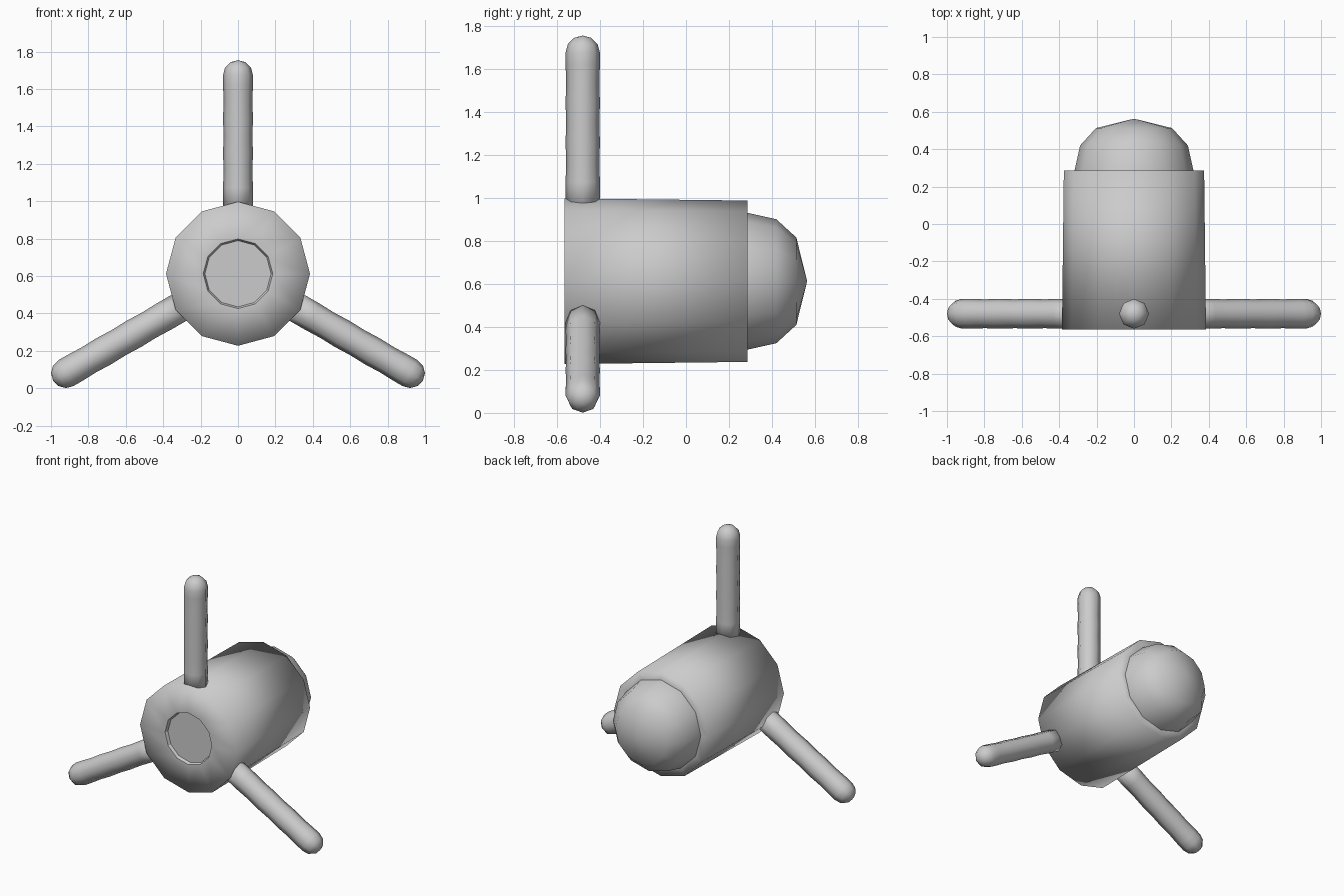
import bpy, bmesh, math
from mathutils import Matrix, Vector

if "Cube" in bpy.data.objects:
    bpy.data.objects.remove(bpy.data.objects["Cube"])

AXIS_Z = 0.612          # height of the body axis
ARM_Y = -0.48           # depth position of the arms

grey = bpy.data.materials.new("plain_grey")
grey.diffuse_color = (0.6, 0.6, 0.6, 1)
grey.use_nodes = True
grey.node_tree.nodes["Principled BSDF"].inputs["Base Color"].default_value = grey.diffuse_color


def lathe(name, profile, sides, matrix, flat_faces=None):
    """Revolve (radius, height) points around local z; radius 0 makes a pole."""
    bm = bmesh.new()
    rings = []
    for r, h in profile:
        if r == 0:
            rings.append([bm.verts.new((0, 0, h))] * sides)
        else:
            rings.append([bm.verts.new((r * math.cos(2 * math.pi * i / sides),
                                        r * math.sin(2 * math.pi * i / sides), h))
                          for i in range(sides)])
    for row, (a, b) in enumerate(zip(rings, rings[1:])):
        for i in range(sides):
            j = (i + 1) % sides
            corners = list(dict.fromkeys((a[i], a[j], b[j], b[i])))
            face = bm.faces.new(corners)
            face.smooth = True
            if flat_faces and row in flat_faces:
                face.smooth = False
    bm.normal_update()
    bm.transform(matrix)
    mesh = bpy.data.meshes.new(name)
    bm.to_mesh(mesh)
    bm.free()
    mesh.materials.append(grey)
    obj = bpy.data.objects.new(name, mesh)
    bpy.context.collection.objects.link(obj)
    return obj


# Local z points to the back (+y)
along_y = Matrix.Translation((0, 0, AXIS_Z)) @ Matrix.Rotation(-math.pi / 2, 4, 'X')

# Body: recessed front disc, tapered rim wall, front ring, slightly tapered barrel, back ring
lathe("body", [(0, -0.545), (0.177, -0.545), (0.186, -0.565), (0.385, -0.565),
               (0.375, 0.285), (0.30, 0.285)], 12, along_y, flat_faces={0, 1})

# Rounded tail dome
lathe("tail_dome", [(0.325, 0.24), (0.318, 0.285), (0.288, 0.42), (0.203, 0.513),
                    (0, 0.563)], 12, along_y)

# Arms: eight-sided rods with faint pinches and a rounded tip
arm_profile = [(0, 0.33), (0.08, 0.33)]
for pinch in (0.55, 0.735, 0.92):
    arm_profile += [(0.08, pinch - 0.09), (0.077, pinch)]
arm_profile += [(0.08, 1.01)]
arm_profile += [(0.08 * math.cos(math.radians(a)), 1.062 + 0.08 * math.sin(math.radians(a)))
                for a in (0, 30, 60)]
arm_profile += [(0, 1.142)]

for name, degrees in (("top_arm", 0), ("right_arm", 120), ("left_arm", -120)):
    place = (Matrix.Translation((0, ARM_Y, AXIS_Z))
             @ Matrix.Rotation(math.radians(degrees), 4, 'Y'))
    lathe(name, arm_profile, 8, place)
